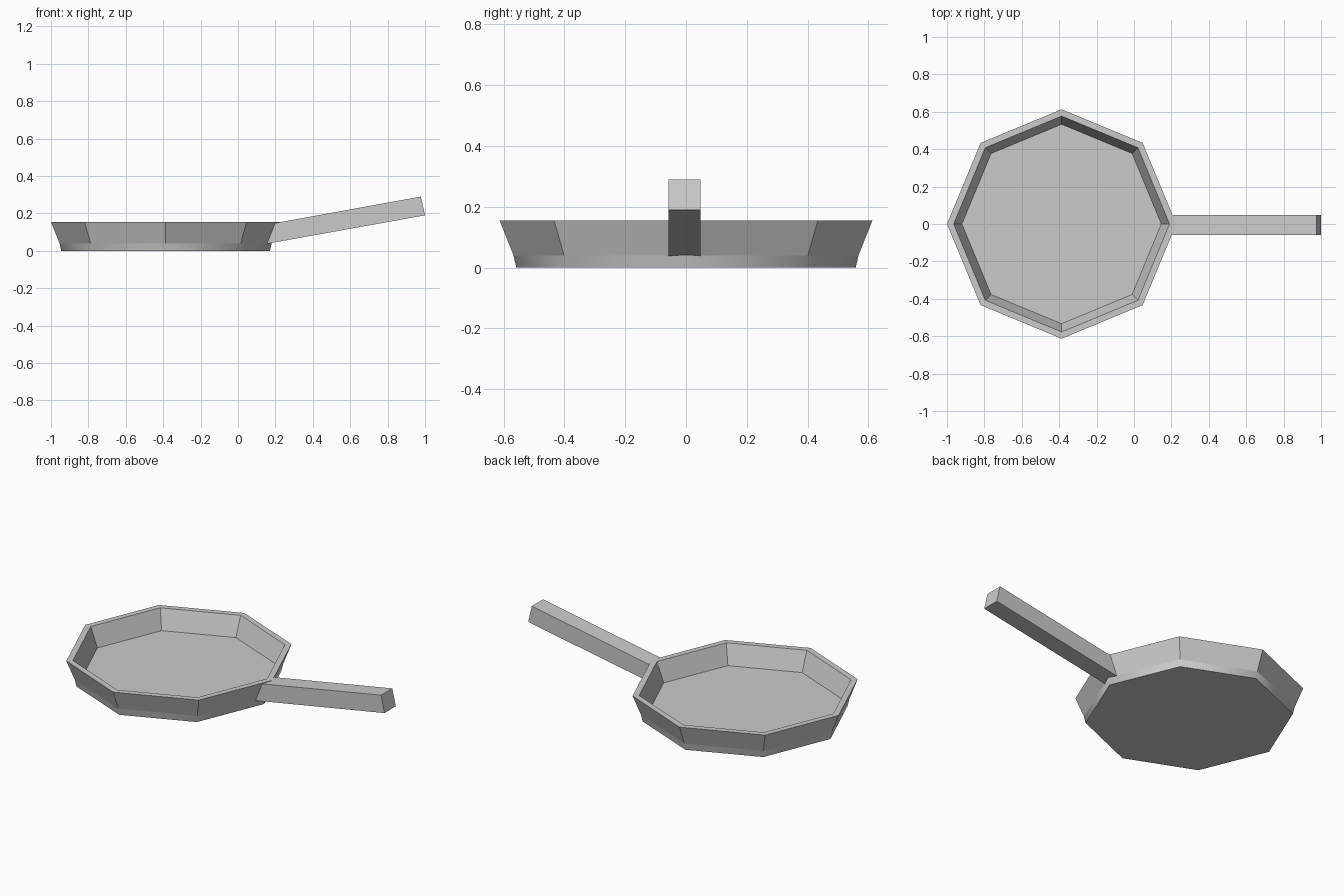
import bpy, bmesh, math

cube = bpy.data.objects.get("Cube")
if cube:
    bpy.data.objects.remove(cube, do_unlink=True)

SIDES = 8
CENTRE_X = -0.387


def make_material(name, colour):
    mat = bpy.data.materials.new(name)
    mat.use_nodes = True
    mat.diffuse_color = colour
    mat.node_tree.nodes["Principled BSDF"].inputs["Base Color"].default_value = colour
    return mat


def add_object(name, bm, mat):
    bmesh.ops.recalc_face_normals(bm, faces=bm.faces)
    mesh = bpy.data.meshes.new(name)
    bm.to_mesh(mesh)
    bm.free()
    mesh.materials.append(mat)
    obj = bpy.data.objects.new(name, mesh)
    bpy.context.collection.objects.link(obj)
    return obj


grey = make_material("plain grey", (0.6, 0.6, 0.6, 1))

# Pan body: eight-sided rings, from underside to rim and down to the cooking floor
profile = [(0.558, 0), (0.567, 0.04), (0.613, 0.155), (0.577, 0.155), (0.533, 0.04)]
bm = bmesh.new()
rings = []
for radius, z in profile:
    angles = [math.tau * i / SIDES for i in range(SIDES)]
    rings.append([bm.verts.new((CENTRE_X + radius * math.cos(a), radius * math.sin(a), z))
                  for a in angles])
for level, (low, high) in enumerate(zip(rings, rings[1:])):
    for i in range(SIDES):
        j = (i + 1) % SIDES
        face = bm.faces.new((low[i], low[j], high[j], high[i]))
        face.smooth = level == 0    # only the base band is rounded
bm.faces.new(rings[0])
bm.faces.new(rings[-1])
# Crisp edges above and below the base band
for ring in rings[:2]:
    for i in range(SIDES):
        bm.edges.get((ring[i], ring[(i + 1) % SIDES])).smooth = False
add_object("pan_body", bm, grey)

# Handle: tilted square bar, its inner end hidden in the wall
side = [(0.15, 0.037), (1.0, 0.19), (0.977, 0.29), (0.185, 0.146)]
bm = bmesh.new()
outline = bm.faces.new([bm.verts.new((x, -0.058, z)) for x, z in side])
swept = bmesh.ops.extrude_face_region(bm, geom=[outline])["geom"]
bmesh.ops.translate(bm, vec=(0, 0.105, 0),
                    verts=[v for v in swept if isinstance(v, bmesh.types.BMVert)])
add_object("handle", bm, grey)
